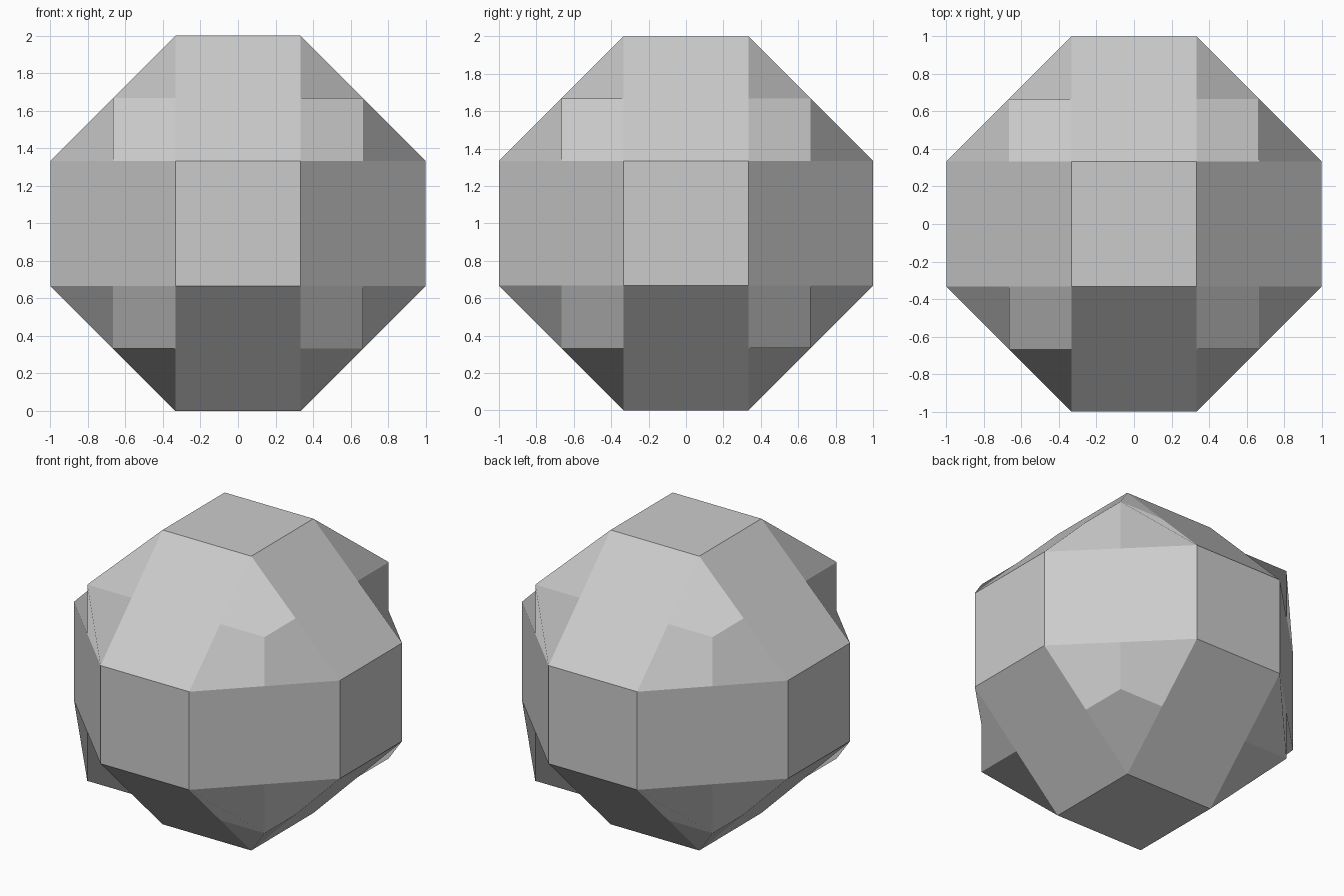
import bpy
from mathutils import Vector

if "Cube" in bpy.data.objects:
    bpy.data.objects.remove(bpy.data.objects["Cube"])

# Faceted ball: a cube with a 3 x 3 grid on each side, the middle square of each
# side pushed outwards. Positions are counted in thirds of a unit.
STEPS = (-2, -1, 1, 2)
verts, index, faces = [], {}, []


def vertex(axis, sign, u, v):
    """Grid point (u, v) on one side of the cube, shared between sides."""
    p = [0, 0, 0]
    p[axis] = sign * (3 if abs(u) == 1 and abs(v) == 1 else 2)
    p[(axis + 1) % 3], p[(axis + 2) % 3] = u, v
    p = tuple(p)
    if p not in index:
        index[p] = len(verts)
        verts.append(Vector(p) / 3)
    return index[p]


for axis in range(3):
    for sign in (-1, 1):
        for i in range(3):
            for j in range(3):
                u0, u1, v0, v1 = STEPS[i], STEPS[i + 1], STEPS[j], STEPS[j + 1]
                quad = [vertex(axis, sign, u, v)
                        for u, v in ((u0, v0), (u1, v0), (u1, v1), (u0, v1))]
                if sign < 0:
                    quad.reverse()
                # corner quads are bent: the first vertex picks the fold diagonal
                if i != 1 and j != 1:
                    mid = sum((verts[k] for k in quad), Vector())
                    ridge = (mid.x * mid.y * mid.z > 0) != (axis == 0)
                    # a ridge runs from the pushed-out square to the cube corner
                    starts_on_ridge = quad[0] in (
                        vertex(axis, sign, STEPS[i and 3], STEPS[j and 3]),
                        vertex(axis, sign, -1 if i == 0 else 1, -1 if j == 0 else 1))
                    if ridge != starts_on_ridge:
                        quad = quad[1:] + quad[:1]
                faces.append(quad)

mesh = bpy.data.meshes.new("faceted_ball")
mesh.from_pydata([v + Vector((0, 0, 1)) for v in verts], [], faces)
mesh.update()
ball = bpy.data.objects.new("faceted_ball", mesh)
bpy.context.collection.objects.link(ball)
